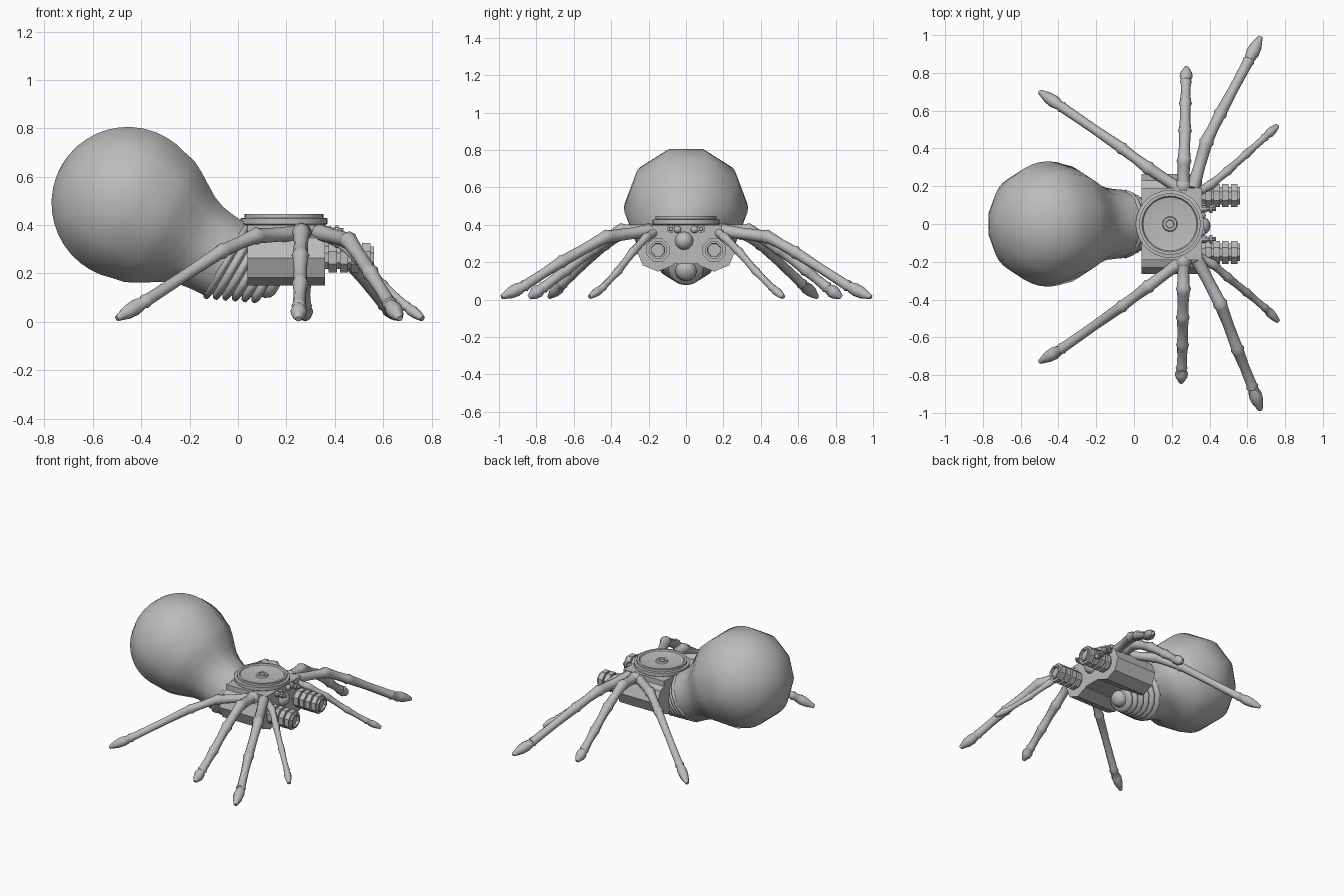
import bpy, bmesh, math
from mathutils import Vector

if "Cube" in bpy.data.objects:
    bpy.data.objects.remove(bpy.data.objects["Cube"])

GREY = bpy.data.materials.new("plain grey")
GREY.diffuse_color = (0.5, 0.5, 0.5, 1)
GREY.use_nodes = True
GREY.node_tree.nodes["Principled BSDF"].inputs["Base Color"].default_value = GREY.diffuse_color


def finish(name, bm, angle):
    bmesh.ops.recalc_face_normals(bm, faces=bm.faces)
    me = bpy.data.meshes.new(name)
    bm.to_mesh(me)
    bm.free()
    me.materials.append(GREY)
    ob = bpy.data.objects.new(name, me)
    bpy.context.collection.objects.link(ob)
    bpy.ops.object.select_all(action='DESELECT')
    ob.select_set(True)
    bpy.context.view_layer.objects.active = ob
    bpy.ops.object.shade_smooth_by_angle(angle=math.radians(angle))
    return ob


def tube(name, pts, radii, sides=8, axis=None, phase=0.0, angle=60):
    """Capped skin of rings along a path."""
    bm = bmesh.new()
    pts = [Vector(p) for p in pts]
    rings = []
    for i, (p, r) in enumerate(zip(pts, radii)):
        t = Vector(axis) if axis else pts[min(i + 1, len(pts) - 1)] - pts[max(i - 1, 0)]
        t.normalize()
        u = t.cross(Vector((0, 0, 1)))
        u = Vector((1, 0, 0)) if u.length < 1e-4 else u.normalized()
        v = u.cross(t)
        rings.append([bm.verts.new(p + r * (math.cos(a) * u + math.sin(a) * v))
                      for a in (2 * math.pi * k / sides + phase for k in range(sides))])
    for a, b in zip(rings, rings[1:]):
        for k in range(sides):
            n = (k + 1) % sides
            bm.faces.new((a[k], a[n], b[n], b[k]))
    bm.faces.new(rings[0])
    bm.faces.new(rings[-1])
    return finish(name, bm, angle)


def lathe(name, origin, axis, profile, sides, phase=0.0, angle=60):
    o, d = Vector(origin), Vector(axis).normalized()
    return tube(name, [o + d * s for s, r in profile], [r for s, r in profile],
                sides, axis, phase, angle)


def box(name, centre, size):
    bm = bmesh.new()
    bmesh.ops.create_cube(bm, size=1)
    for v in bm.verts:
        v.co = Vector([c + a * b for c, a, b in zip(centre, v.co, size)])
    return finish(name, bm, 20)


def ball(name, centre, r):
    prof = [(-r * math.cos(a), max(r * math.sin(a), 0.001))
            for a in (math.pi * k / 8 for k in range(9))]
    return lathe(name, centre, (1, 0, 0), prof, 12)


# Bulb abdomen: ten-sided lathe on a tilted axis
BULB, AXIS = (-0.455, 0, 0.49), (0.866, 0, -0.5)
R = 0.316
prof = [(-R * math.cos(a), max(R * 1.05 * math.sin(a), 0.002))
        for a in (math.radians(9 * k) for k in range(13))]
prof += [(0.15, 0.304), (0.2, 0.277), (0.25, 0.244), (0.3, 0.212),
         (0.35, 0.193), (0.4, 0.185), (0.47, 0.18)]
lathe("bulb_abdomen", BULB, AXIS, prof, 10)

# Screw base: stacked shrinking ridges
screw = []
for i in range(6):
    s, r = 0.455 + i * 0.036, 0.182 - i * 0.017
    screw += [(s, r - 0.018), (s + 0.008, r - 0.003), (s + 0.018, r), (s + 0.028, r - 0.003)]
screw += [(0.672, 0.075)]
lathe("screw_base", BULB, AXIS, screw, 16)
lathe("screw_tip", BULB, AXIS, [(0.66, 0.06), (0.685, 0.056), (0.705, 0.042), (0.715, 0.02)], 12)

# Central body and shoulder deck
box("central_body", (0.2, 0, 0.29), (0.32, 0.2, 0.2))
box("shoulder_deck", (0.2, 0, 0.375), (0.32, 0.38, 0.05))

# Round turret plate with raised rings
lathe("turret_plate", (0.19, 0, 0), (0, 0, 1),
      [(0.395, 0.165), (0.405, 0.18), (0.428, 0.18), (0.43, 0.163), (0.446, 0.163),
       (0.446, 0.148), (0.438, 0.142), (0.43, 0.085), (0.43, 0.04), (0.442, 0.036),
       (0.442, 0.022), (0.432, 0.02)], 28, angle=30)

for side, sgn in (("left", 1), ("right", -1)):
    y = 0.15 * sgn
    # Octagonal housing with ribbed barrel
    lathe("housing_" + side, (0.04, y, 0.265), (1, 0, 0), [(0, 0.115), (0.32, 0.115)], 8, angle=20)
    ribs = [(0.35, 0.05)]
    for k in range(4):
        x = 0.375 + k * 0.046
        ribs += [(x, 0.05), (x, 0.066), (x + 0.034, 0.066), (x + 0.034, 0.05)]
    ribs += [(0.562, 0.05), (0.562, 0.038), (0.545, 0.036)]
    lathe("barrel_" + side, (0, y, 0.265), (1, 0, 0), ribs, 8, math.pi / 8, 30)
    # Small eye studs and shoulder joint
    lathe("eye_stud_" + side, (0, 0.08 * sgn, 0.378), (1, 0, 0),
          [(0.34, 0.02), (0.385, 0.02), (0.385, 0.013), (0.4, 0.013), (0.4, 0.022),
           (0.415, 0.022), (0.415, 0.012), (0.435, 0.01)], 10, angle=30)
    ball("small_eye_" + side, (0.36, 0.045 * sgn, 0.375), 0.02)
    ball("shoulder_" + side, (0.26, 0.2 * sgn, 0.365), 0.045)

# Central face eye
ball("face_eye", (0.355, -0.01, 0.315), 0.05)

# Legs: path through the joints, base radius
LEGS = {
    "rear_leg_left": (0.034, [(.25, .18, .365), (.07, .30, .355), (-.07, .405, .29),
                              (-.39, .625, .08), (-.5, .70, .014)]),
    "rear_leg_right": (0.034, [(.25, -.2, .365), (.07, -.335, .355), (-.07, -.44, .29),
                               (-.39, -.665, .08), (-.5, -.73, .014)]),
    "middle_leg_left": (0.036, [(.26, .18, .37), (.265, .34, .37), (.27, .5, .27),
                                (.272, .645, .155), (.275, .76, .06), (.278, .83, .012)]),
    "middle_leg_right": (0.036, [(.26, -.18, .37), (.262, -.35, .37), (.258, -.5, .27),
                                 (.257, -.645, .155), (.252, -.77, .06), (.25, -.84, .012)]),
    "long_leg_left": (0.036, [(.31, .18, .37), (.385, .44, .335), (.46, .59, .25),
                              (.61, .87, .07), (.67, .99, .014)]),
    "long_leg_right": (0.036, [(.33, -.18, .37), (.46, -.43, .335), (.55, -.67, .2),
                               (.63, -.87, .07), (.67, -.985, .014)]),
    "front_leg_left": (0.025, [(.34, .17, .36), (.41, .21, .33), (.5, .285, .255),
                               (.6, .375, .15), (.7, .465, .06), (.76, .52, .014)]),
    "front_leg_right": (0.025, [(.34, -.17, .36), (.42, -.215, .33), (.5, -.285, .255),
                                (.6, -.365, .15), (.7, -.45, .06), (.763, -.515, .014)]),
}
for name, (r0, joints) in LEGS.items():
    js = [Vector(j) for j in joints]
    n = len(js) - 1
    pts, rad = [], []
    for i, (a, b) in enumerate(zip(js, js[1:])):
        d = b - a
        step = d.normalized()
        r = r0 * (1 - 0.32 * i / n)
        if i < n - 1:  # limb segment flaring into the next joint
            pts += [a + step * 0.012, a + d * 0.45, b - step * 0.025, b - step * 0.008]
            rad += [r, r * 0.86, r * 0.92, r * 1.1]
        else:  # pointed foot
            pts += [a, a + d * 0.3, a + d * 0.6, b]
            rad += [r * 0.95, r * 1.3, r * 1.15, 0.012]
    tube(name, pts, rad, 8)
